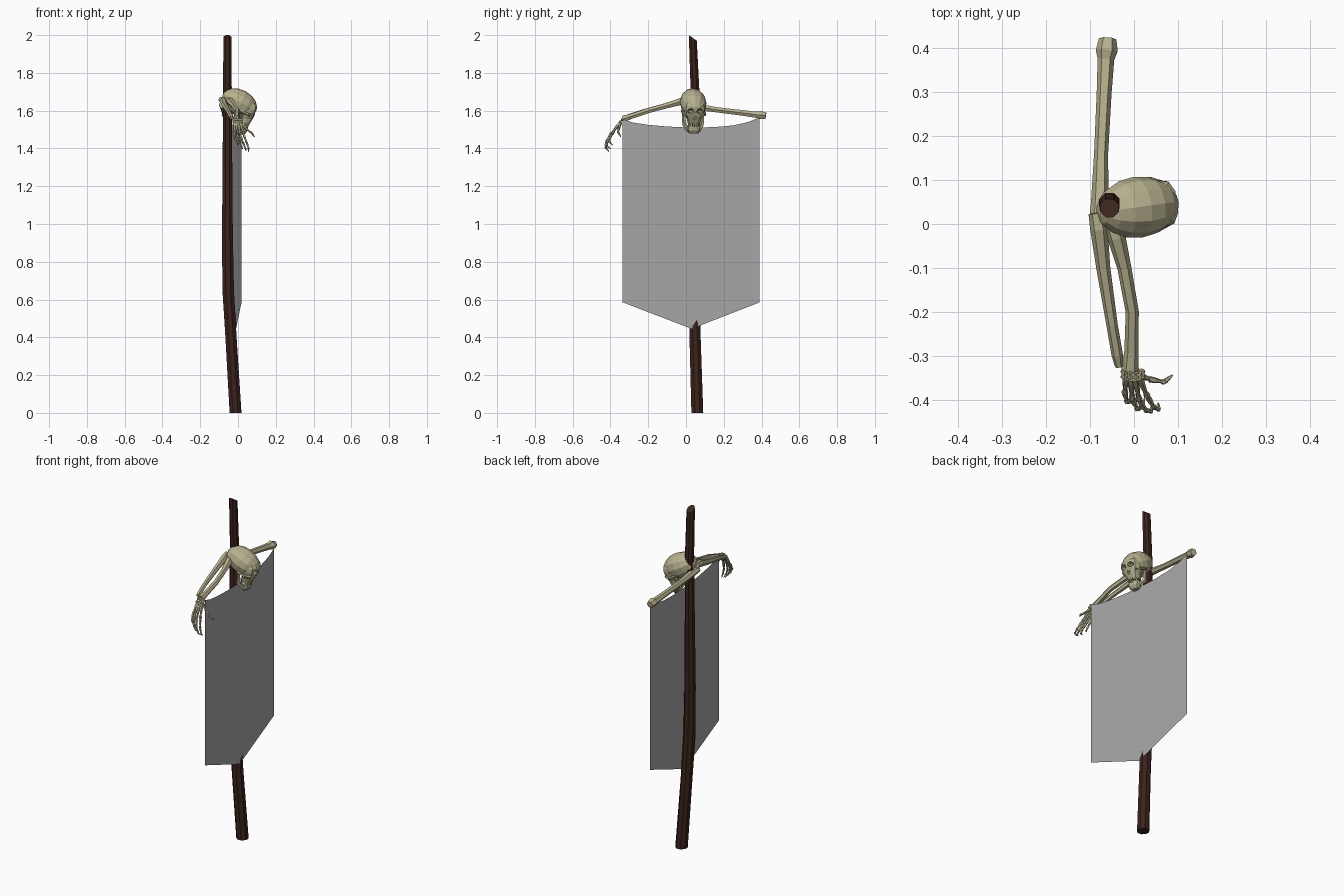
import bpy, bmesh, math
from mathutils import Vector, Matrix

if "Cube" in bpy.data.objects:
    bpy.data.objects.remove(bpy.data.objects["Cube"])


def material(name, rgb):
    m = bpy.data.materials.new(name)
    m.diffuse_color = (*rgb, 1)
    m.use_nodes = True
    m.node_tree.nodes["Principled BSDF"].inputs["Base Color"].default_value = m.diffuse_color
    return m


BONE = material("bone", (0.47, 0.44, 0.27))
WOOD = material("wood", (0.045, 0.017, 0.012))
CLOTH = material("cloth", (0.39, 0.39, 0.39))


def finish(name, bm, mat=None):
    bmesh.ops.recalc_face_normals(bm, faces=bm.faces)
    me = bpy.data.meshes.new(name)
    bm.to_mesh(me)
    bm.free()
    ob = bpy.data.objects.new(name, me)
    bpy.context.collection.objects.link(ob)
    if mat:
        me.materials.append(mat)
    return ob


def skin(bm, rings):
    # bridge a list of vertex rings and cap both ends
    n = len(rings[0])
    for a, b in zip(rings, rings[1:]):
        for i in range(n):
            j = (i + 1) % n
            bm.faces.new((a[i], a[j], b[j], b[i]))
    bm.faces.new(rings[0][::-1])
    bm.faces.new(rings[-1])


def add_tube(bm, pts, radii, sides=6):
    pts = [Vector(p) for p in pts]
    rings = []
    for k, p in enumerate(pts):
        t = (pts[min(k + 1, len(pts) - 1)] - pts[max(k - 1, 0)]).normalized()
        u = t.cross(Vector((1, 0, 0))).normalized()
        v = t.cross(u)
        rings.append([bm.verts.new(p + radii[k] * (u * math.cos(a) + v * math.sin(a)))
                      for a in (2 * math.pi * (i + 0.5) / sides for i in range(sides))])
    skin(bm, rings)
    return rings


def tube(name, pts, radii, mat, sides=6):
    bm = bmesh.new()
    add_tube(bm, pts, radii, sides)
    return finish(name, bm, mat)


def ellipsoid(name, loc, size, tilt=0, seg=12, rings=8, mat=BONE):
    # sphere with its poles along x, tipped forward by tilt
    bm = bmesh.new()
    bmesh.ops.create_uvsphere(bm, u_segments=seg, v_segments=rings, radius=1)
    m = (Matrix.Translation(loc) @ Matrix.Rotation(math.radians(tilt), 4, 'Y')
         @ Matrix.Diagonal((*size, 1)) @ Matrix.Rotation(math.pi / 2, 4, 'Y'))
    bmesh.ops.transform(bm, matrix=m, verts=bm.verts)
    return finish(name, bm, mat)


def stack(name, sections, cy, sides=10):
    # loft of horizontal rounded sections: z, x back, x front, half width
    bm = bmesh.new()
    rings = []
    for z, x0, x1, w in sections:
        ring = []
        for i in range(sides):
            a = 2 * math.pi * (i + 0.5) / sides
            c, s = math.cos(a), math.sin(a)
            x = math.copysign(abs(c) ** 0.7, c)
            y = math.copysign(abs(s) ** 0.7, s)
            ring.append(bm.verts.new(((x0 + x1) / 2 + x * (x1 - x0) / 2, cy + w * y, z)))
        rings.append(ring)
    skin(bm, rings)
    return finish(name, bm, BONE)


def boolean(ob, other, op):
    mod = ob.modifiers.new(op, 'BOOLEAN')
    mod.object, mod.operation, mod.solver = other, op, 'EXACT'
    bpy.context.view_layer.objects.active = ob
    bpy.ops.object.modifier_apply(modifier=mod.name)
    bpy.data.objects.remove(other)


# bent wooden pole with a slanted cut at the top
bm = bmesh.new()
rings = add_tube(bm, [(-0.013, 0.06, 0), (-0.037, 0.048, 0.4), (-0.052, 0.043, 0.65),
                      (-0.056, 0.042, 0.95), (-0.056, 0.045, 1.4),
                      (-0.056, 0.048, 1.7), (-0.056, 0.036, 1.985)],
                 [0.034, 0.032, 0.033, 0.031, 0.027, 0.025, 0.023], 8)
for v in rings[0]:
    v.co.z = 0
for v in rings[-1]:
    v.co.z = 1.985 - 0.7 * (v.co.y - 0.036)
top = max(v.co.z for v in rings[-1])
for v in rings[-1]:
    v.co.z += 2.0 - top
finish("pole", bm, WOOD)

# hanging cloth: a thin flat sheet with sagging top and pointed bottom
upper = [(-0.335, 1.555), (-0.28, 1.537), (-0.2, 1.525), (-0.1, 1.516), (0.03, 1.51),
         (0.15, 1.513), (0.25, 1.522), (0.33, 1.54), (0.39, 1.565)]
bm = bmesh.new()
cols = []
for y, z in upper:
    d = (0.03 - y) / 0.365 if y < 0.03 else (y - 0.03) / 0.36
    x = -0.008 - 0.08 * y
    cols.append((bm.verts.new((x, y, z)), bm.verts.new((x, y, 0.445 + 0.14 * d))))
for a, b in zip(cols, cols[1:]):
    bm.faces.new((a[0], a[1], b[1], b[0]))
finish("banner_cloth", bm, CLOTH)

# skull: cranium and upper face merged, sockets cut out, leaning forward
CY = 0.037
before = set(bpy.data.objects)
skull = ellipsoid("skull", (0.008, CY, 1.641), (0.1, 0.07, 0.07), 28)
face = stack("upper_face", [(1.532, 0.0, 0.062, 0.033), (1.555, 0.005, 0.077, 0.038),
                            (1.578, 0.01, 0.088, 0.052), (1.603, 0.012, 0.097, 0.057),
                            (1.625, 0.015, 0.1, 0.055), (1.645, 0.015, 0.09, 0.045)], CY)
boolean(skull, face, 'UNION')
for s in (-1, 1):
    boolean(skull, ellipsoid("socket_cutter", (0.095, CY + s * 0.025, 1.597),
                             (0.032, 0.018, 0.015), 0, 8, 6), 'DIFFERENCE')
bm = bmesh.new()
add_tube(bm, [(0.06, CY, 1.568), (0.1, CY, 1.558)], [0.012, 0.014], 3)
boolean(skull, finish("nose_cutter", bm, BONE), 'DIFFERENCE')

# jaw with side branches, cheekbones
stack("jaw", [(1.479, 0.01, 0.038, 0.024), (1.495, 0.004, 0.05, 0.034),
              (1.516, 0.002, 0.054, 0.035)], CY)
for s in (-1, 1):
    tube("jaw_branch", [(0.025, CY + s * 0.028, 1.497), (0.004, CY + s * 0.046, 1.525),
                        (0.006, CY + s * 0.052, 1.585)], [0.012, 0.012, 0.008], BONE, 5)
    tube("cheekbone", [(0.074, CY + s * 0.043, 1.577), (0.045, CY + s * 0.057, 1.58),
                       (0.0, CY + s * 0.058, 1.6)], [0.009, 0.008, 0.007], BONE, 5)

# two rows of teeth along an arc
bm = bmesh.new()
for z, x in ((1.519, 0.028), (1.529, 0.033)):
    for i in range(8):
        a = math.radians(-70 + 20 * i)
        m = (Matrix.Translation((x + 0.025 * math.cos(a), CY + 0.03 * math.sin(a), z))
             @ Matrix.Rotation(a, 4, 'Z') @ Matrix.Diagonal((0.007, 0.008, 0.01, 1)))
        bmesh.ops.create_cube(bm, size=1, matrix=m)
finish("teeth", bm, BONE)

# turn the whole head slightly to its left
turn = (Matrix.Translation((0, CY, 0)) @ Matrix.Rotation(math.radians(8), 4, 'Z')
        @ Matrix.Translation((0, -CY, 0)))
for ob in set(bpy.data.objects) - before:
    ob.data.transform(turn)

# arm bones
tube("upper_arm", [(-0.08, 0.01, 1.632), (-0.078, 0.05, 1.622), (-0.075, 0.16, 1.605),
                   (-0.068, 0.3, 1.588), (-0.064, 0.375, 1.578), (-0.062, 0.395, 1.577),
                   (-0.06, 0.422, 1.572)],
     [0.022, 0.02, 0.016, 0.017, 0.019, 0.025, 0.02], BONE)
tube("ulna", [(-0.086, 0.025, 1.658), (-0.08, -0.01, 1.655), (-0.07, -0.1, 1.628),
              (-0.05, -0.23, 1.595), (-0.038, -0.3, 1.572), (-0.034, -0.325, 1.563)],
     [0.018, 0.02, 0.016, 0.013, 0.013, 0.009], BONE)
tube("radius", [(-0.052, 0.0, 1.655), (-0.04, -0.03, 1.648), (-0.022, -0.1, 1.627),
                (-0.004, -0.2, 1.6), (-0.006, -0.29, 1.57), (-0.009, -0.332, 1.556)],
     [0.018, 0.021, 0.016, 0.015, 0.016, 0.02], BONE)

# wrist bones
for i in range(4):
    for j in range(2):
        ellipsoid("wrist_bone", (-0.022 + 0.013 * i, -0.337 - 0.011 * j, 1.552 - 0.012 * j),
                  (0.009, 0.008, 0.009), 0, 5, 4)

# finger bones: every segment flares at its joints
fingers = {
    "index": [(0.012, -0.352, 1.535), (0.03, -0.393, 1.475), (0.046, -0.418, 1.43),
              (0.056, -0.423, 1.403), (0.055, -0.408, 1.382)],
    "middle": [(0.002, -0.354, 1.532), (0.012, -0.402, 1.47), (0.028, -0.425, 1.427),
               (0.039, -0.427, 1.402), (0.042, -0.41, 1.388)],
    "ring": [(-0.008, -0.354, 1.532), (-0.004, -0.4, 1.475), (0.008, -0.422, 1.438),
             (0.018, -0.418, 1.412), (0.024, -0.398, 1.397)],
    "little": [(-0.018, -0.352, 1.535), (-0.021, -0.386, 1.485), (-0.016, -0.405, 1.455),
               (-0.006, -0.404, 1.432), (0.003, -0.388, 1.417)],
    "thumb": [(0.016, -0.346, 1.535), (0.04, -0.355, 1.507), (0.069, -0.36, 1.485),
              (0.088, -0.344, 1.46)],
}
for name, pts in fingers.items():
    bm = bmesh.new()
    for k, (p, q) in enumerate(zip(pts, pts[1:])):
        p, q = Vector(p), Vector(q)
        r = 0.0085 - 0.0012 * k
        end = r if k < len(pts) - 2 else 0.002
        add_tube(bm, [p, p.lerp(q, 0.2), p.lerp(q, 0.75), p.lerp(q, 0.97)],
                 [r * 0.8, r, r * 0.6, end], 5)
    finish(name + "_finger", bm, BONE)
